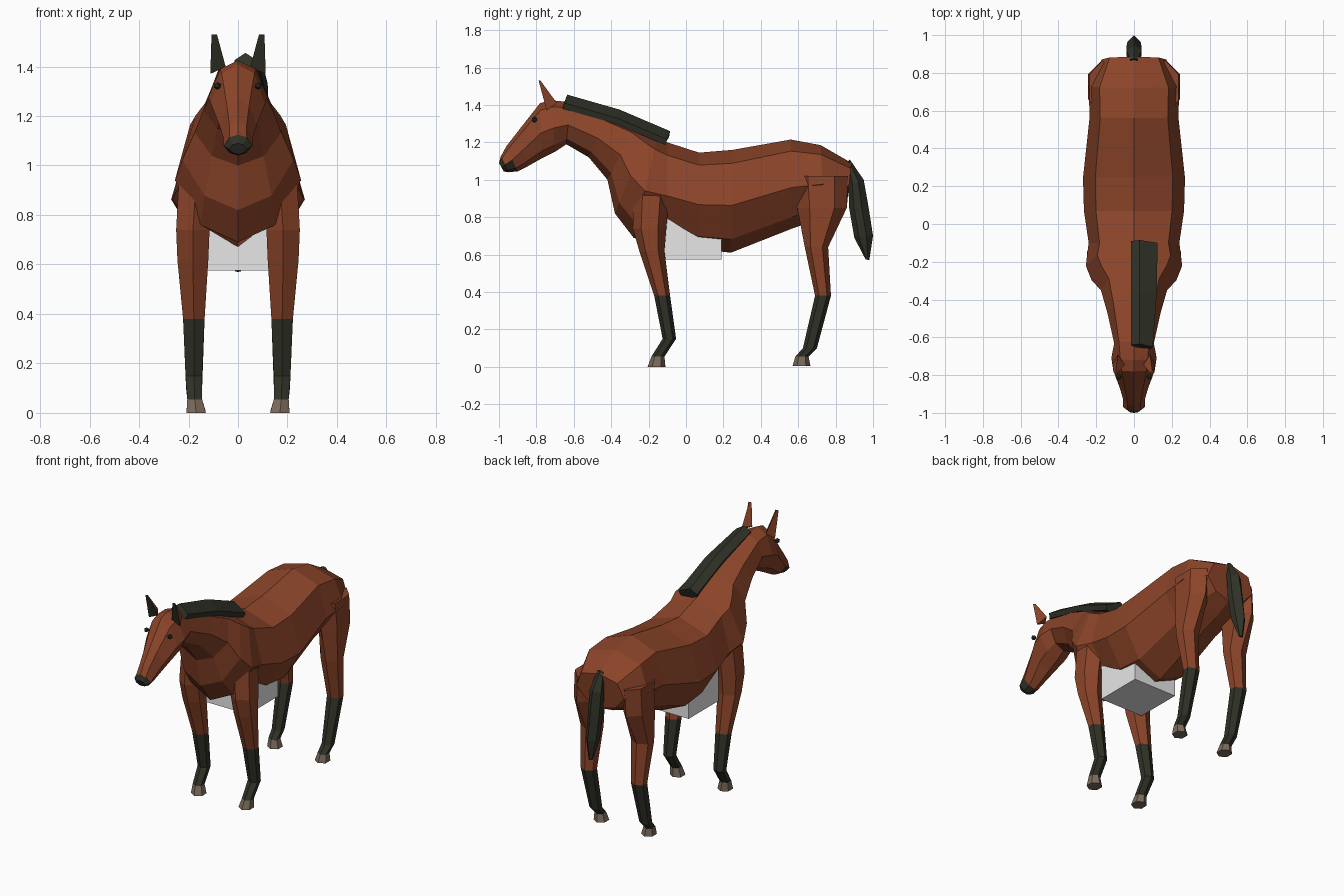
import bpy, bmesh, math
from mathutils import Vector

cube = bpy.data.objects.get("Cube")
if cube:
    bpy.data.objects.remove(cube, do_unlink=True)


def material(name, rgb):
    m = bpy.data.materials.new(name)
    m.use_nodes = True
    m.diffuse_color = (*rgb, 1)
    m.node_tree.nodes["Principled BSDF"].inputs["Base Color"].default_value = (*rgb, 1)
    return m


BAY = material("bay_brown", (0.26, 0.058, 0.022))
DARK = material("dark_hair", (0.029, 0.032, 0.02))
HOOF = material("hoof_horn", (0.2, 0.15, 0.11))
PALE = material("pale_grey", (0.8, 0.8, 0.8))


def finish(name, bm, mats, rule=None):
    bmesh.ops.recalc_face_normals(bm, faces=bm.faces)
    if rule:
        for f in bm.faces:
            f.material_index = rule(f.calc_center_median())
    me = bpy.data.meshes.new(name)
    bm.to_mesh(me)
    bm.free()
    for m in mats:
        me.materials.append(m)
    ob = bpy.data.objects.new(name, me)
    bpy.context.collection.objects.link(ob)
    return ob


def loft(name, rings, mats, rule=None):
    """Skin a list of equal-length rings and cap both ends."""
    bm = bmesh.new()
    vs = [[bm.verts.new(p) for p in r] for r in rings]
    n = len(vs[0])
    for a, b in zip(vs, vs[1:]):
        for i in range(n):
            j = (i + 1) % n
            bm.faces.new((a[i], a[j], b[j], b[i]))
    bm.faces.new(vs[0])
    bm.faces.new(vs[-1])
    return finish(name, bm, mats, rule)


def body_ring(yt, zt, yb, zb, w, low=0.87):
    """Eight-sided section between a top point and a bottom point."""
    top, bot = Vector((0, yt, zt)), Vector((0, yb, zb))
    upper = 0.6 if yt < -0.7 else 0.76
    half = [(0.13, upper), (0.54, 1), (low, 0.6)]
    right = [top.lerp(bot, t) + Vector((w * k, 0, 0)) for t, k in half]
    left = [Vector((-p.x, p.y, p.z)) for p in reversed(right)]
    return [top] + right + [bot] + left


# Trunk, neck and head: top y, top z, bottom y, bottom z, half width
trunk = [
    (0.885, 1.09, 0.86, 0.86, 0.17),
    (0.72, 1.185, 0.74, 0.80, 0.24),
    (0.56, 1.215, 0.57, 0.74, 0.235),
    (0.25, 1.16, 0.24, 0.61, 0.27),
    (0.07, 1.145, 0.07, 0.63, 0.265),
    (-0.10, 1.20, -0.10, 0.67, 0.24, 0.79),
    (-0.15, 1.235, -0.28, 0.69, 0.255),
    (-0.20, 1.26, -0.38, 0.82, 0.225),
    (-0.27, 1.29, -0.42, 1.0, 0.175),
    (-0.42, 1.345, -0.52, 1.12, 0.14),
    (-0.62, 1.415, -0.64, 1.19, 0.105),
    (-0.72, 1.425, -0.70, 1.15, 0.12),
    (-0.78, 1.41, -0.77, 1.115, 0.11),
    (-0.89, 1.27, -0.85, 1.07, 0.075),
    (-0.96, 1.18, -0.90, 1.045, 0.058),
    (-0.99, 1.125, -0.95, 1.04, 0.058),
    (-1.0, 1.09, -0.975, 1.045, 0.035),
]
loft("body", [body_ring(*r) for r in trunk], [BAY, DARK],
     lambda c: int(c.y < -0.9 and c.z < 1.105))


# Legs: height, front y, back y, inner x, outer x
def leg_ring(side, z, yf, yb, xi, xo):
    ring = []
    for k in range(6):
        a = k * math.pi / 3
        x = (xi + xo) / 2 + (xo - xi) / 2 * math.sin(a) / 0.866
        ring.append((side * x, (yf + yb) / 2 + (yb - yf) / 2 * math.cos(a), z))
    return ring


front_leg = [
    (0.92, -0.28, -0.09, 0.10, 0.24),
    (0.74, -0.285, -0.105, 0.115, 0.25),
    (0.62, -0.25, -0.115, 0.12, 0.245),
    (0.38, -0.17, -0.085, 0.135, 0.222),
    (0.15, -0.125, -0.053, 0.145, 0.212),
    (0.055, -0.185, -0.115, 0.145, 0.205),
    (0.0, -0.205, -0.11, 0.13, 0.208),
]
hind_leg = [
    (1.02, 0.58, 0.865, 0.10, 0.235),
    (0.85, 0.595, 0.86, 0.11, 0.243),
    (0.64, 0.635, 0.76, 0.12, 0.24),
    (0.38, 0.69, 0.775, 0.135, 0.222),
    (0.10, 0.625, 0.70, 0.145, 0.21),
    (0.055, 0.585, 0.655, 0.145, 0.205),
    (0.005, 0.57, 0.665, 0.13, 0.208),
]


def leg_colour(c):
    return 2 if c.z < 0.05 else 1 if c.z < 0.37 else 0


for side, label in ((1, "left"), (-1, "right")):
    for part, rows in (("front_leg", front_leg), ("hind_leg", hind_leg)):
        loft(f"{label}_{part}", [leg_ring(side, *r) for r in rows],
             [BAY, DARK, HOOF], leg_colour)

    # Ear, dark on its forward face
    base = [(0.05, -0.745, 1.40), (0.112, -0.745, 1.37), (0.085, -0.69, 1.41)]
    tip = [(0.085, -0.788, 1.53), (0.107, -0.788, 1.53), (0.097, -0.778, 1.53)]
    ear = loft(f"{label}_ear", [[(side * x, y, z) for x, y, z in r] for r in (base, tip)],
               [BAY, DARK])
    for f in ear.data.polygons:
        f.material_index = int(f.normal.y < -0.4)

    # Eye
    bm = bmesh.new()
    bmesh.ops.create_icosphere(bm, subdivisions=1, radius=0.016)
    bmesh.ops.translate(bm, vec=(side * 0.083, -0.81, 1.322), verts=bm.verts)
    finish(f"{label}_eye", bm, [DARK])

# Mane: slab laid over the left of the crest
mane = []
for y, z, w in ((-0.64, 1.455, 0.10), (-0.36, 1.375, 0.12), (-0.09, 1.26, 0.125)):
    mane.append([(-0.015, y, z - 0.03), (0.03, y + 0.005, z), (w, y - 0.01, z - 0.045),
                 (w - 0.01, y - 0.02, z - 0.075), (0.0, y - 0.02, z - 0.065)])
loft("mane", mane, [DARK])


# Tail: height of front and back edges with half width
tail = []
for yf, zf, yb, zb, w in ((0.862, 1.09, 0.875, 1.11, 0.02), (0.868, 0.98, 0.95, 1.0, 0.04),
                          (0.872, 0.85, 0.975, 0.86, 0.04), (0.90, 0.69, 1.0, 0.70, 0.035),
                          (0.96, 0.575, 0.98, 0.57, 0.012)):
    f, b = Vector((0, yf, zf)), Vector((0, yb, zb))
    ring = [f]
    for t, s in ((0.25, 1), (0.65, 1)):
        ring.append(f.lerp(b, t) + Vector((w * s, 0, 0)))
    ring.append(b)
    ring += [Vector((-p.x, p.y, p.z)) for p in (ring[2], ring[1])]
    tail.append(ring)
loft("tail", tail, [DARK])

# Block under the belly
bm = bmesh.new()
bmesh.ops.create_cube(bm, size=0.304)
bmesh.ops.translate(bm, vec=(0, 0.038, 0.727), verts=bm.verts)
finish("belly_block", bm, [PALE])
